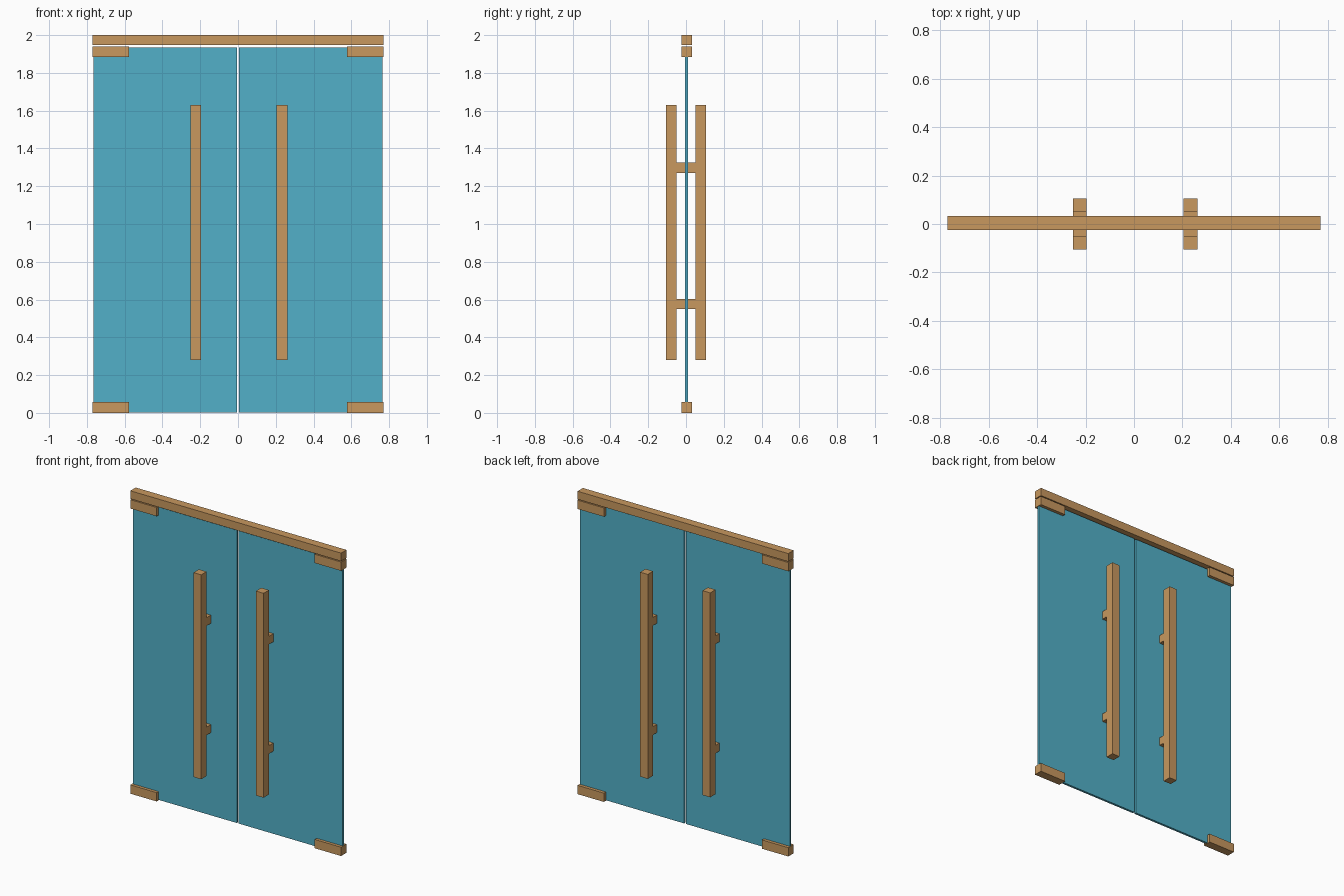
import bpy

if "Cube" in bpy.data.objects:
    bpy.data.objects.remove(bpy.data.objects["Cube"])


def material(name, color):
    m = bpy.data.materials.new(name)
    m.diffuse_color = color
    m.use_nodes = True
    m.node_tree.nodes["Principled BSDF"].inputs["Base Color"].default_value = m.diffuse_color
    return m


glass = material("glass_blue", (0.084, 0.434, 0.578, 1))
wood = material("warm_brass", (0.578, 0.314, 0.114, 1))


def box(name, x, y, z, mat):
    """Box spanning the given (min, max) ranges."""
    bpy.ops.mesh.primitive_cube_add(size=1)
    ob = bpy.context.object
    ob.name = name
    ob.location = [(a + b) / 2 for a, b in (x, y, z)]
    ob.scale = [abs(b - a) for a, b in (x, y, z)]
    bpy.ops.object.transform_apply(location=True, rotation=False, scale=True)
    ob.data.materials.append(mat)
    return ob


RAIL_Y = (-0.024, 0.032)

# header rail over both doors
box("header_rail", (-0.77, 0.77), RAIL_Y, (1.947, 2.0), wood)

for side, s, hx in (("left", -1, -0.223), ("right", 1, 0.233)):
    # glass door panel
    box(side + "_glass_panel", (s * 0.006, s * 0.766), (-0.004, 0.011),
        (0.003, 1.935), glass)

    # corner patch fittings
    for level, z in (("bottom", (0, 0.058)), ("top", (1.883, 1.941))):
        box(f"{side}_{level}_patch", (s * 0.577, s * 0.77), RAIL_Y, z, wood)

    # pull bars on both faces, joined by standoffs through the glass
    grip = (hx - 0.028, hx + 0.028)
    for face, f in (("front", -1), ("back", 1)):
        box(f"{side}_{face}_pull_bar", grip, (f * 0.05, f * 0.106),
            (0.28, 1.63), wood)
    for level, zc in (("lower", 0.576), ("upper", 1.298)):
        box(f"{side}_{level}_standoff", grip, (-0.05, 0.05),
            (zc - 0.027, zc + 0.027), wood)
